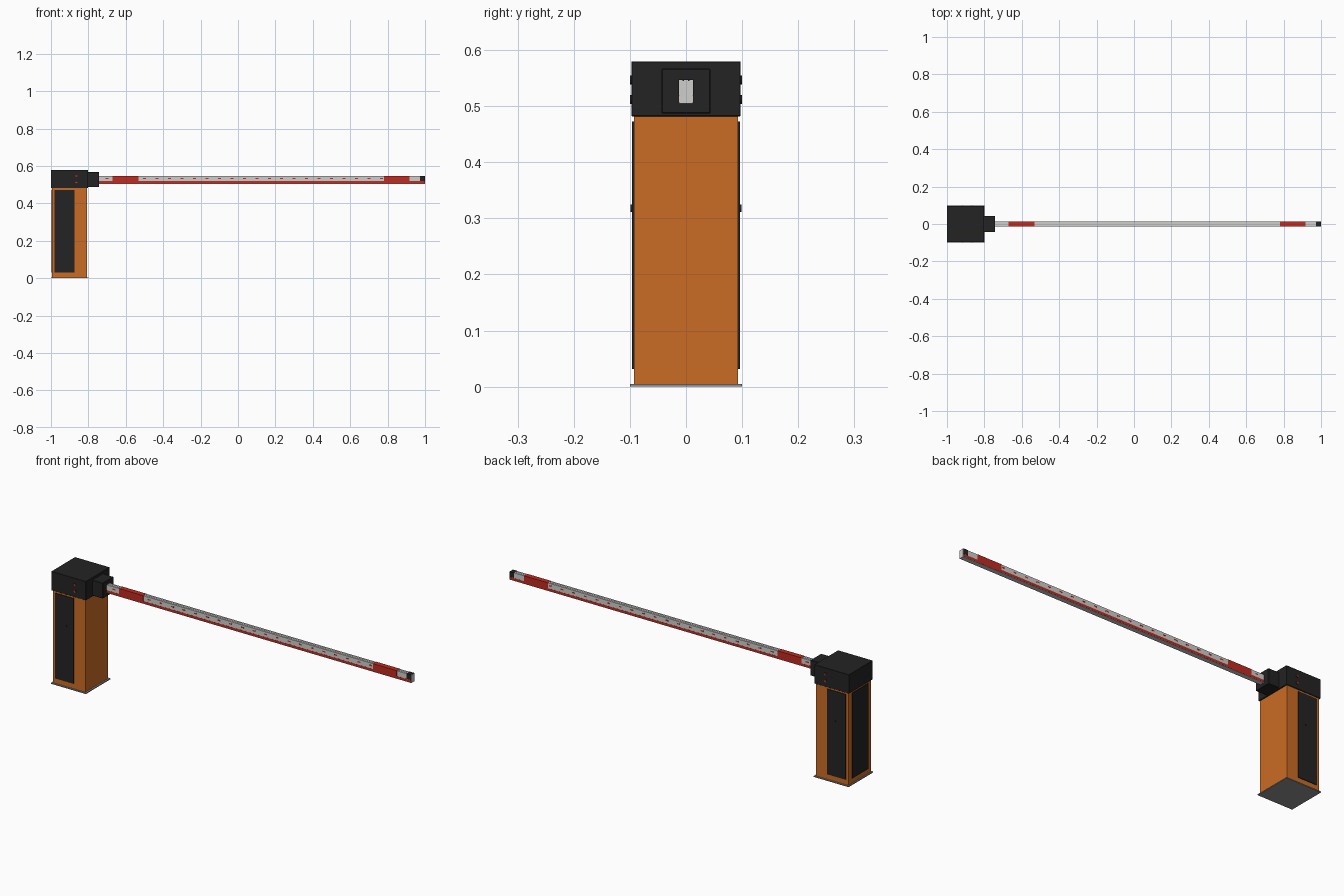
import bpy
import bmesh
from mathutils import Matrix

if "Cube" in bpy.data.objects:
    bpy.data.objects.remove(bpy.data.objects["Cube"], do_unlink=True)


def material(name, rgb):
    m = bpy.data.materials.new(name)
    m.use_nodes = True
    m.diffuse_color = (*rgb, 1)
    m.node_tree.nodes["Principled BSDF"].inputs["Base Color"].default_value = (*rgb, 1)
    return m


ORANGE = material("orange paint", (0.6, 0.15, 0.018))
BLACK = material("black plastic", (0.017, 0.017, 0.017))
WHITE = material("light grey aluminium", (0.62, 0.62, 0.61))
RED = material("signal red", (0.52, 0.025, 0.016))
GREY = material("steel grey", (0.28, 0.28, 0.28))


def finish(name, bm, mat):
    bmesh.ops.recalc_face_normals(bm, faces=bm.faces)
    mesh = bpy.data.meshes.new(name)
    bm.to_mesh(mesh)
    bm.free()
    mesh.materials.append(mat)
    obj = bpy.data.objects.new(name, mesh)
    bpy.context.collection.objects.link(obj)
    return obj


def box(name, xs, ys, zs, mat, bevel=0):
    """Box given by its extents along each axis."""
    bm = bmesh.new()
    bmesh.ops.create_cube(bm, size=1)
    for v in bm.verts:
        v.co = [r[0] if c < 0 else r[1] for c, r in zip(v.co, (xs, ys, zs))]
    if bevel:
        bmesh.ops.bevel(bm, geom=bm.edges[:], offset=bevel, segments=1, affect='EDGES')
    return finish(name, bm, mat)


def disc(name, x, y, z, radius, depth, mat):
    """Short cylinder with its axis along y."""
    bm = bmesh.new()
    bmesh.ops.create_cone(bm, cap_ends=True, segments=16, radius1=radius,
                          radius2=radius, depth=depth)
    bm.transform(Matrix.Translation((x, y, z)) @ Matrix.Rotation(1.5708, 4, 'X'))
    return finish(name, bm, mat)


def extrude_x(name, profile, x0, x1, mat):
    """Sweep a closed (y, z) outline along x."""
    bm = bmesh.new()
    face = bm.faces.new([bm.verts.new((x0, y, z)) for y, z in profile])
    out = bmesh.ops.extrude_face_region(bm, geom=[face])
    moved = [g for g in out["geom"] if isinstance(g, bmesh.types.BMVert)]
    bmesh.ops.translate(bm, verts=moved, vec=(x1 - x0, 0, 0))
    return finish(name, bm, mat)


# Cabinet
box("base_plate", (-1, -0.8), (-0.1, 0.1), (0, 0.005), GREY)
box("cabinet_body", (-0.994, -0.808), (-0.093, 0.093), (0.005, 0.484), ORANGE)
box("end_panel", (-0.998, -0.99), (-0.065, 0.065), (0.032, 0.473), BLACK)
box("head_cover", (-1, -0.802), (-0.097, 0.097), (0.482, 0.58), BLACK, 0.001)

# Doors, locks and head screws on front and back
for side, s in (("front", -1), ("back", 1)):
    box(side + "_door", (-0.98, -0.873), sorted((s * 0.09, s * 0.0965)),
        (0.032, 0.473), BLACK)
    disc(side + "_door_lock", -0.918, s * 0.0965, 0.318, 0.007, 0.005, BLACK)
    for level, z in (("lower", 0.512), ("upper", 0.547)):
        name = side + "_" + level + "_screw"
        disc(name, -0.865, s * 0.0975, z, 0.008, 0.004, BLACK)
        for bar, w, h in (("wide", 0.006, 0.002), ("tall", 0.002, 0.006)):
            box(name + "_" + bar + "_mark", (-0.865 - w, -0.865 + w),
                sorted((s * 0.098, s * 0.0999)), (z - h, z + h), RED)

# Arm holder
box("arm_holder", (-0.805, -0.742), (-0.044, 0.044), (0.487, 0.567), BLACK, 0.002)

# Boom, an extruded tube with two shallow grooves along the top
W, BOTTOM, TOP, DIP = 0.0125, 0.505, 0.5465, 0.545
right_half = [(W, BOTTOM), (W, TOP), (0.006, TOP), (0.006, DIP), (0.004, DIP), (0.004, TOP)]
left_half = [(-y, z) for y, z in reversed(right_half)]
extrude_x("boom", right_half + left_half, -0.75, 1, WHITE)

# Red wraps around the boom, and the black sleeve at its tip
for name, x0, x1 in (("inner", -0.67, -0.533), ("outer", 0.78, 0.917)):
    box(name + "_red_wrap", (x0, x1), (-0.0132, 0.0132), (0.506, 0.5472), RED)
box("tip_sleeve", (0.974, 0.999), (-0.0134, 0.0134), (0.52, 0.5474), BLACK)

# Red strips and small reflectors along both sides
for side, s in (("front", -1), ("back", 1)):
    ys = sorted((s * 0.012, s * 0.0131))
    box(side + "_red_strip", (-0.742, 0.999), ys, (0.507, 0.519), RED)
    for i in range(25):
        x = -0.7 + i * 0.0667
        box(f"{side}_reflector_{i + 1}", (x - 0.008, x + 0.008), ys, (0.531, 0.537), RED)
